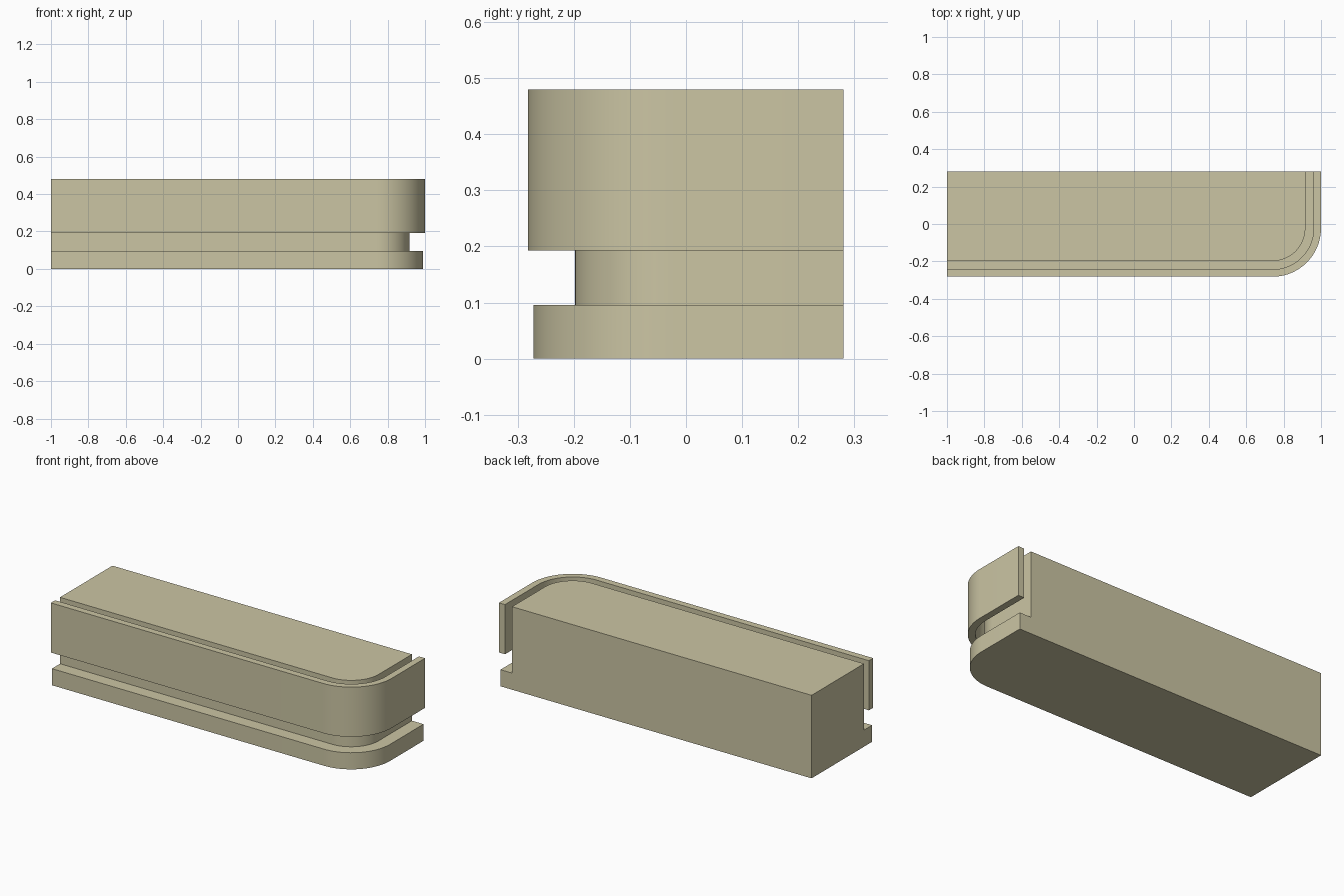
import bpy, bmesh, math

if "Cube" in bpy.data.objects:
    bpy.data.objects.remove(bpy.data.objects["Cube"])

CX, CY = 0.74, -0.022      # centre of the rounded corner
LEFT, BACK = -1.0, 0.281   # straight cut ends
SEGMENTS = 24

mat = bpy.data.materials.new("olive_stone")
mat.diffuse_color = (0.60, 0.56, 0.37, 1)
mat.use_nodes = True
mat.node_tree.nodes["Principled BSDF"].inputs["Base Color"].default_value = mat.diffuse_color


def path(r):
    """Front edge, rounded corner, right edge at radius r from the corner centre."""
    arc = [(CX + r * math.cos(a), CY + r * math.sin(a))
           for a in (-math.pi / 2 * (1 - i / SEGMENTS) for i in range(SEGMENTS + 1))]
    return [(LEFT, CY - r)] + arc + [(CX + r, BACK)]


def sweep(name, profile, solid):
    """Sweep (radius, z) points round the path; solid fills through to the back left corner."""
    bm = bmesh.new()
    rails = [[bm.verts.new((x, y, z)) for x, y in path(r)] for r, z in profile]
    pairs = list(zip(rails, rails[1:]))
    corner = []
    if solid:
        corner = [bm.verts.new((LEFT, BACK, profile[i][1])) for i in (-1, 0)]
        bm.faces.new(rails[0] + [corner[1]])
        bm.faces.new(rails[-1] + [corner[0]])
    else:
        pairs.append((rails[-1], rails[0]))
    for a, b in pairs:
        for i in range(len(a) - 1):
            bm.faces.new((a[i], a[i + 1], b[i + 1], b[i]))
    for end in (0, -1):
        bm.faces.new([rail[end] for rail in rails] + corner)
    bmesh.ops.recalc_face_normals(bm, faces=bm.faces)
    mesh = bpy.data.meshes.new(name)
    bm.to_mesh(mesh)
    bm.free()
    mesh.materials.append(mat)
    obj = bpy.data.objects.new(name, mesh)
    bpy.context.collection.objects.link(obj)
    bpy.ops.object.select_all(action='DESELECT')
    obj.select_set(True)
    bpy.context.view_layer.objects.active = obj
    bpy.ops.object.shade_smooth_by_angle(angle=math.radians(30))


# Solid core standing on a wider base step
sweep("core_and_base", [(0.25, 0), (0.25, 0.096), (0.176, 0.096), (0.176, 0.48)], True)

# Thin outer wall, set off from the core
sweep("outer_wall", [(0.26, 0.193), (0.26, 0.48), (0.221, 0.48), (0.221, 0.193)], False)
